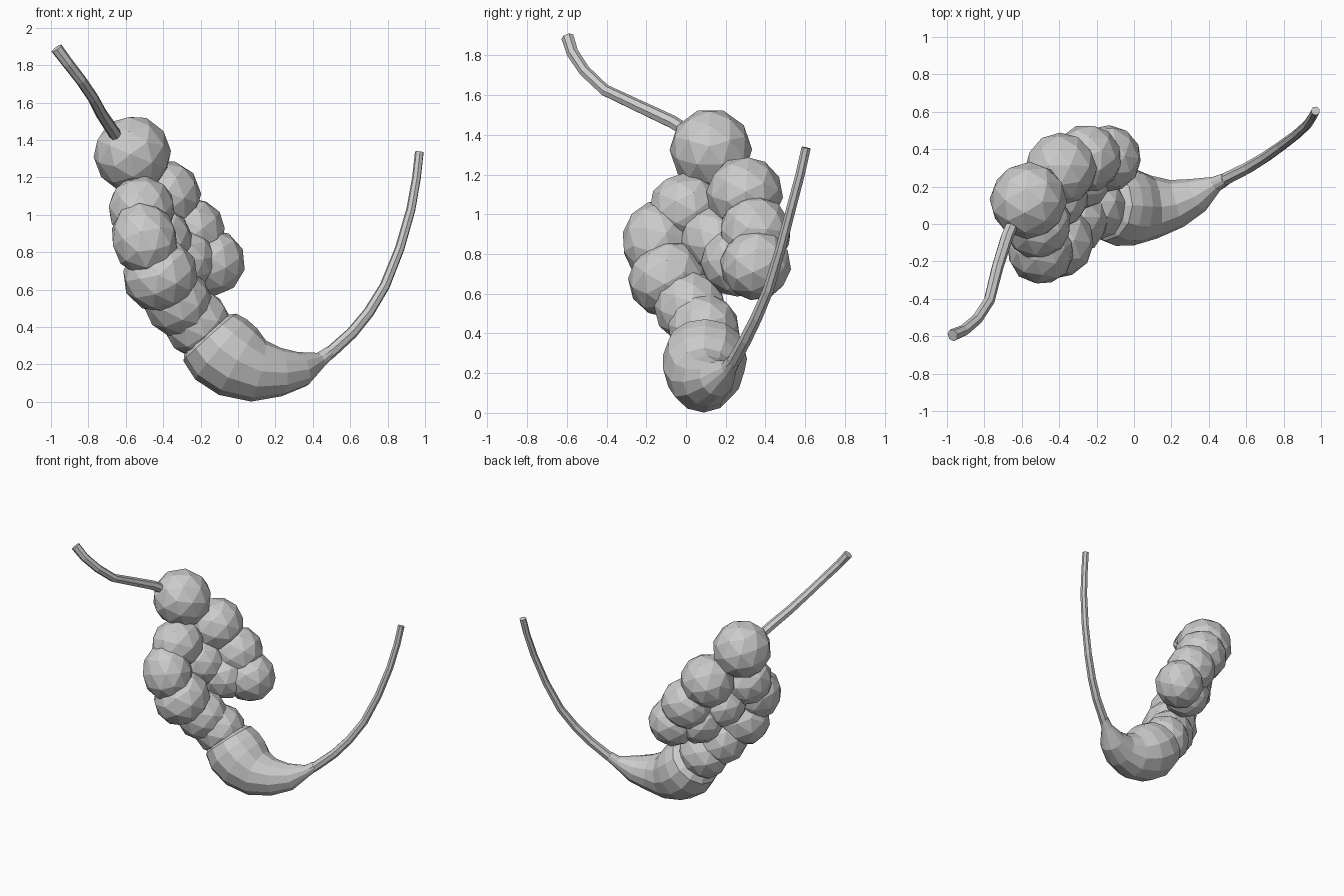
import bpy, bmesh, math
from mathutils import Vector, Quaternion

if "Cube" in bpy.data.objects:
    bpy.data.objects.remove(bpy.data.objects["Cube"])


def make_object(name, bm):
    bmesh.ops.recalc_face_normals(bm, faces=bm.faces[:])
    mesh = bpy.data.meshes.new(name)
    bm.to_mesh(mesh)
    bm.free()
    obj = bpy.data.objects.new(name, mesh)
    bpy.context.scene.collection.objects.link(obj)
    return obj


def sweep(name, points, sides):
    """Closed tube through (x, y, z, radius) points with a transported frame."""
    bm = bmesh.new()
    centres = [Vector(p[:3]) for p in points]
    rings, frame, last = [], None, None
    for i, c in enumerate(centres):
        t = (centres[min(i + 1, len(centres) - 1)] - centres[max(i - 1, 0)]).normalized()
        if frame is None:
            frame = t.to_track_quat('Z', 'Y')
        else:
            frame = last.rotation_difference(t) @ frame
        last = t
        r = points[i][3]
        ring = []
        for k in range(sides):
            a = 2 * math.pi * k / sides
            ring.append(bm.verts.new(c + frame @ Vector((r * math.cos(a), r * math.sin(a), 0))))
        rings.append(ring)
    for a, b in zip(rings, rings[1:]):
        for k in range(sides):
            n = (k + 1) % sides
            bm.faces.new((a[k], a[n], b[n], b[k]))
    bm.faces.new(rings[0][::-1])
    bm.faces.new(rings[-1])
    return make_object(name, bm)


def pouch(name, centre, r, half, direction, spin):
    """Faceted bulge, stretched along the local direction of the coil."""
    bm = bmesh.new()
    bmesh.ops.create_icosphere(bm, subdivisions=2, radius=1.0)
    q = direction.to_track_quat('Z', 'Y') @ Quaternion((0, 0, 1), spin)
    for v in bm.verts:
        v.co = centre + q @ Vector((v.co.x * r, v.co.y * r, v.co.z * half))
    return make_object(name, bm)


# Coiled row of pouches: x, y, z, radius, half length
coil = [
    (-0.565, 0.125, 1.325, 0.207, 0.21),
    (-0.39, 0.295, 1.10, 0.195, 0.19),
    (-0.25, 0.35, 0.91, 0.185, 0.18),
    (-0.14, 0.35, 0.745, 0.18, 0.18),
    (-0.29, 0.25, 0.76, 0.175, 0.18),
    (-0.41, 0.14, 0.87, 0.165, 0.18),
    (-0.515, 0.00, 1.03, 0.18, 0.19),
    (-0.50, -0.145, 0.87, 0.178, 0.205),
    (-0.415, -0.09, 0.675, 0.205, 0.19),
    (-0.32, 0.02, 0.53, 0.183, 0.19),
    (-0.22, 0.09, 0.42, 0.183, 0.18),
]
pts = [Vector(c[:3]) for c in coil]
parts = []
for i, c in enumerate(coil):
    d = pts[min(i + 1, len(pts) - 1)] - pts[max(i - 1, 0)]
    parts.append(pouch("coil_pouch_%02d" % (i + 1), pts[i], c[3], c[4], d.normalized(), 0.4 * i))

# Fuse the pouches into one creased coil
body = parts[0]
body.name = "pouched_coil"
for other in parts[1:]:
    mod = body.modifiers.new("fuse", 'BOOLEAN')
    mod.operation = 'UNION'
    mod.solver = 'EXACT'
    mod.object = other
    bpy.context.view_layer.objects.active = body
    bpy.ops.object.modifier_apply(modifier=mod.name)
    bpy.data.objects.remove(other, do_unlink=True)

# Large lower chamber tapering into the right hand tail
sweep("tapered_chamber", [
    (-0.175, 0.10, 0.375, 0.14),
    (-0.15, 0.10, 0.345, 0.19),
    (-0.09, 0.095, 0.28, 0.212),
    (0.00, 0.09, 0.215, 0.205),
    (0.11, 0.09, 0.165, 0.168),
    (0.23, 0.11, 0.16, 0.13),
    (0.34, 0.155, 0.175, 0.095),
    (0.44, 0.215, 0.225, 0.042),
    (0.49, 0.24, 0.265, 0.034),
], 12)

# Long thin tail rising on the right
sweep("right_tail", [
    (0.44, 0.21, 0.225, 0.036),
    (0.50, 0.245, 0.27, 0.034),
    (0.61, 0.30, 0.37, 0.032),
    (0.70, 0.355, 0.48, 0.03),
    (0.785, 0.415, 0.62, 0.028),
    (0.865, 0.475, 0.82, 0.026),
    (0.925, 0.53, 1.03, 0.025),
    (0.955, 0.575, 1.20, 0.024),
    (0.97, 0.605, 1.335, 0.024),
], 7)

# Short thin tail rising from the top pouch
sweep("upper_tail", [
    (-0.65, 0.00, 1.42, 0.034),
    (-0.68, -0.07, 1.465, 0.034),
    (-0.73, -0.23, 1.54, 0.032),
    (-0.775, -0.41, 1.625, 0.03),
    (-0.84, -0.51, 1.72, 0.03),
    (-0.91, -0.57, 1.81, 0.031),
    (-0.97, -0.595, 1.89, 0.033),
], 7)
